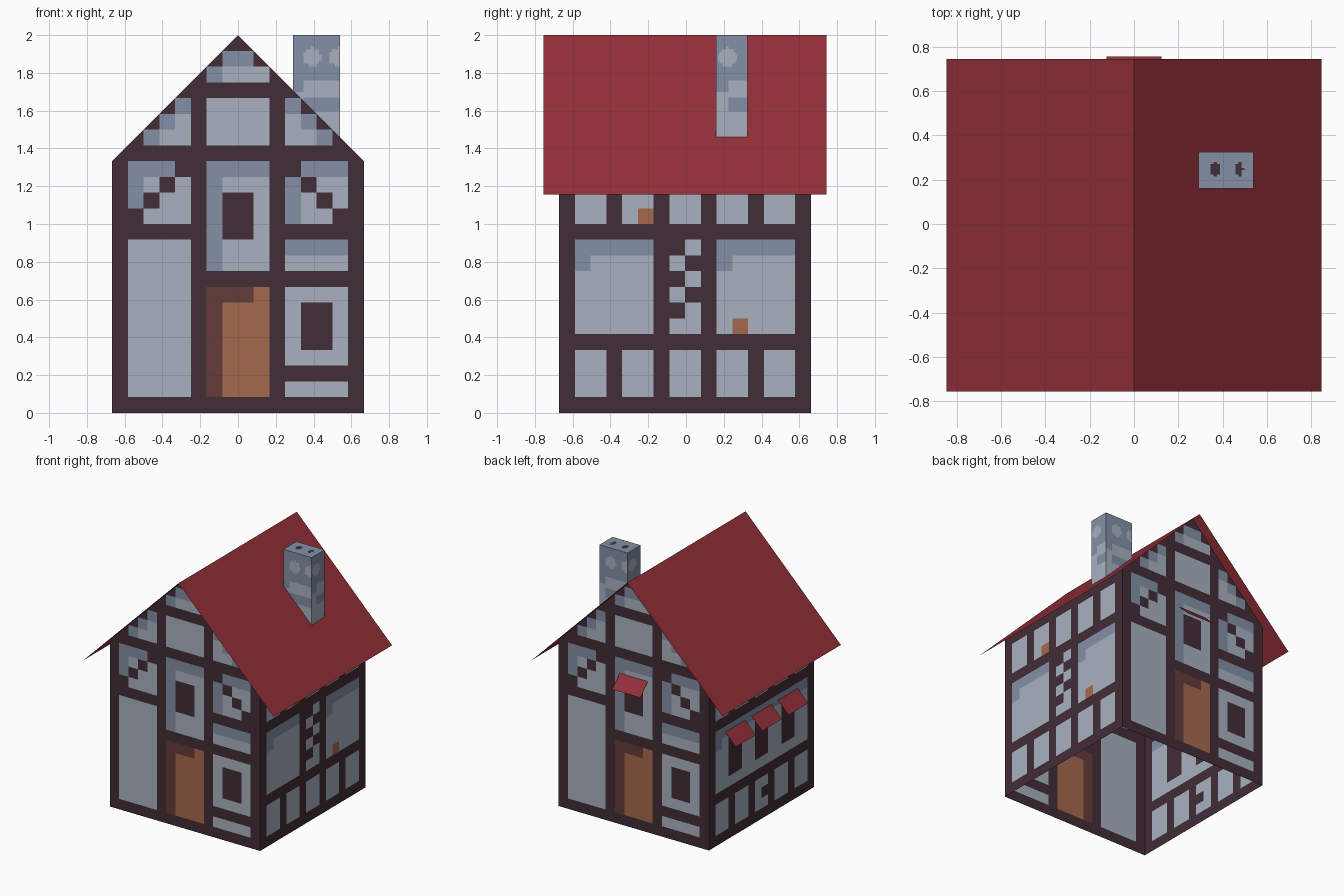
import bpy, bmesh
from mathutils import Vector

if "Cube" in bpy.data.objects:
    bpy.data.objects.remove(bpy.data.objects["Cube"])

# Materials: six flat colours
def srgb(h):
    c = [int(h[i:i + 2], 16) / 255 for i in (0, 2, 4)]
    return [x / 12.92 if x <= 0.04045 else ((x + 0.055) / 1.055) ** 2.4 for x in c] + [1]

MATS = []
for name, code in [("dark_timber", "422D36"), ("pale_plaster", "A8B1BF"), ("blue_grey_plaster", "8390A6"),
                   ("orange_wood", "A5694C"), ("brown_wood", "633C3A"), ("red_roof", "942F39")]:
    m = bpy.data.materials.new(name)
    m.diffuse_color = srgb(code)
    m.use_nodes = True
    m.node_tree.nodes["Principled BSDF"].inputs["Base Color"].default_value = m.diffuse_color
    MATS.append(m)
T, L, S, O, B, R = range(6)
P = 4 / 3 / 16          # one painted square on the walls
H = 2 / 3               # half width of the house
YC = -0.005             # centre of the house in y
X, Y, Z = Vector((1, 0, 0)), Vector((0, 1, 0)), Vector((0, 0, 1))

def finish(name, bm):
    me = bpy.data.meshes.new(name)
    bm.to_mesh(me)
    bm.free()
    for m in MATS:
        me.materials.append(m)
    ob = bpy.data.objects.new(name, me)
    bpy.context.collection.objects.link(ob)

def panel(name, origin, u, v, cols, rows, su, sv, rule, cuts=()):
    """Sheet of squares, coloured by rule(col, row), trimmed by planes."""
    bm = bmesh.new()
    g = [[bm.verts.new(Vector(origin) + u * (i * su) + v * (j * sv)) for i in range(cols + 1)]
         for j in range(rows + 1)]
    for j in range(rows):
        for i in range(cols):
            f = bm.faces.new((g[j][i], g[j][i + 1], g[j + 1][i + 1], g[j + 1][i]))
            f.material_index = rule(i, j)
    for co, no in cuts:
        bmesh.ops.bisect_plane(bm, geom=bm.verts[:] + bm.edges[:] + bm.faces[:], dist=1e-5,
                               plane_co=co, plane_no=no, clear_outer=True)
    finish(name, bm)

def painted(rects):
    """Last rectangle (colour, col0, row0, col1, row1) over a square wins."""
    def rule(i, j):
        c = T
        for k, a, b, d, e in rects:
            if a <= i <= d and b <= j <= e:
                c = k
        return c
    return rule

# Gable walls: door, windows, timber frame (front and back alike)
gable = [(L, 1, 1, 4, 10),
         (B, 6, 1, 9, 7), (O, 7, 1, 9, 6), (O, 9, 7, 9, 7),               # door
         (L, 11, 1, 14, 1), (L, 11, 3, 14, 7), (T, 12, 4, 13, 6),         # lower window
         (L, 11, 9, 14, 9), (S, 11, 10, 14, 10),
         (S, 6, 9, 9, 15), (L, 7, 9, 9, 14), (T, 7, 11, 8, 13),           # upper window
         (L, 6, 17, 9, 19), (L, 7, 21, 9, 21), (S, 6, 21, 6, 21), (S, 7, 22, 8, 22)]
gable += [(L, 2, 12, 4, 14), (S, 1, 13, 1, 15), (S, 2, 15, 3, 15), (T, 3, 14, 3, 14), (T, 2, 13, 2, 13)]
gable += [(L, 12, 12, 14, 14), (S, 11, 12, 11, 14), (S, 12, 15, 14, 15), (T, 12, 14, 12, 14),
          (T, 13, 13, 13, 13), (T, 14, 12, 14, 12)]
for k in range(3):                                                         # stepped corners
    for c in range(2 + k, 5):
        col = S if c == 2 + k else L
        gable += [(col, c, 17 + k, c, 17 + k), (col, 15 - c, 17 + k, 15 - c, 17 + k)]
slopes = [((0, 0, 2), (1, 0, 1)), ((0, 0, 2), (-1, 0, 1))]
panel("front_wall", (-H, YC - H, 0), X, Z, 16, 24, P, P, painted(gable), slopes)
panel("back_wall", (H, YC + H, 0), -X, Z, 16, 24, P, P, painted(gable), slopes)

# Side walls
bays = [(L, c, r, c + 1, r + 2) for c in (1, 4, 7, 10, 13) for r in (1, 12)]
right = bays + [(O, 5, 12, 5, 12), (L, 7, 5, 8, 5)]
for c in (1, 10):
    right += [(L, c, 5, c + 4, 10), (S, c, 10, c + 4, 10), (S, c, 9, c, 9)]
right += [(L, 7 + (r + 1) % 2 * 1, r, 7 + (r + 1) % 2 * 1, r) for r in range(6, 11)]
right += [(O, 11, 5, 11, 5)]
left = bays + [(T, 8, 2, 8, 2), (L, 1, 5, 14, 10), (S, 1, 10, 14, 10), (S, 1, 9, 1, 9)]
left += [(T, c, 6, c + 1, 9) for c in (3, 7, 11)]
panel("right_wall", (H, YC - H, 0), Y, Z, 16, 16, P, P, painted(right))
panel("left_wall", (-H, YC + H, 0), -Y, Z, 16, 16, P, P, painted(left))

def sheet(name, quads):
    bm = bmesh.new()
    for q in quads:
        bm.faces.new([bm.verts.new(c) for c in q]).material_index = R
    bmesh.ops.remove_doubles(bm, verts=bm.verts[:], dist=1e-5)
    finish(name, bm)

# Roof: two thin slopes
E, y0, y1 = 0.845, YC - 0.75, YC + 0.75
sheet("roof", [[(0, y0, 2), (E, y0, 2 - E), (E, y1, 2 - E), (0, y1, 2)],
               [(0, y1, 2), (-E, y1, 2 - E), (-E, y0, 2 - E), (0, y0, 2)]])

# Window awnings: sloped sheets on the back and left walls
def awning(name, centre, along, out):
    c, w, d = Vector(centre), along * 0.125, (out - Z) * 0.094
    sheet(name, [[c - w, c - w + d, c + w + d, c + w]])

awning("back_awning", (0, YC + H, 1.21), -X, Y)
for n, c in enumerate((4, 8, 12)):
    awning(f"left_awning_{n + 1}", (-H, YC + H - c * P, 0.87), -Y, -X)

# Chimney: mottled stone stack cut along the roof slope
x0, x1, c0, c1, zb = 0.29, 0.54, 0.16, 0.325, 1.4
N = 18

def stone(width):
    def rule(i, j):
        u, z = (i + 0.5) * width / N, zb + (j + 0.5) * 0.6 / 40
        for cu in (0.06, 0.1, 0.24):
            if (cu == 0.06) == (width < 0.2) and (u - cu) ** 2 + (z - 1.885) ** 2 < 0.048 ** 2:
                return L
        pale = z < 1.6 or (1.67 < z < 1.76 and u > 0.06) or (u < 0.06 and z < 1.7)
        return L if pale else S
    return rule

def flue(i, j):
    x, y = x0 + (i + 0.5) * 0.25 / N, c0 + (j + 0.5) * 0.165 / N
    return T if any(((x - cx) / rx) ** 2 + ((y - 0.247) / 0.029) ** 2 < 1
                    for cx, rx in ((0.367, 0.025), (0.475, 0.017))) else S

cut = [((0, 0, 2), (-1, 0, -1))]
for name, o, u, w in [("front", (x0, c0, zb), X, x1 - x0), ("right", (x1, c0, zb), Y, c1 - c0),
                      ("back", (x1, c1, zb), -X, x1 - x0), ("left", (x0, c1, zb), -Y, c1 - c0)]:
    panel("chimney_" + name, o, u, Z, N, 40, w / N, 0.6 / 40, stone(w), cut)
panel("chimney_top", (x0, c0, 2), X, Y, N, N, (x1 - x0) / N, (c1 - c0) / N, flue)
